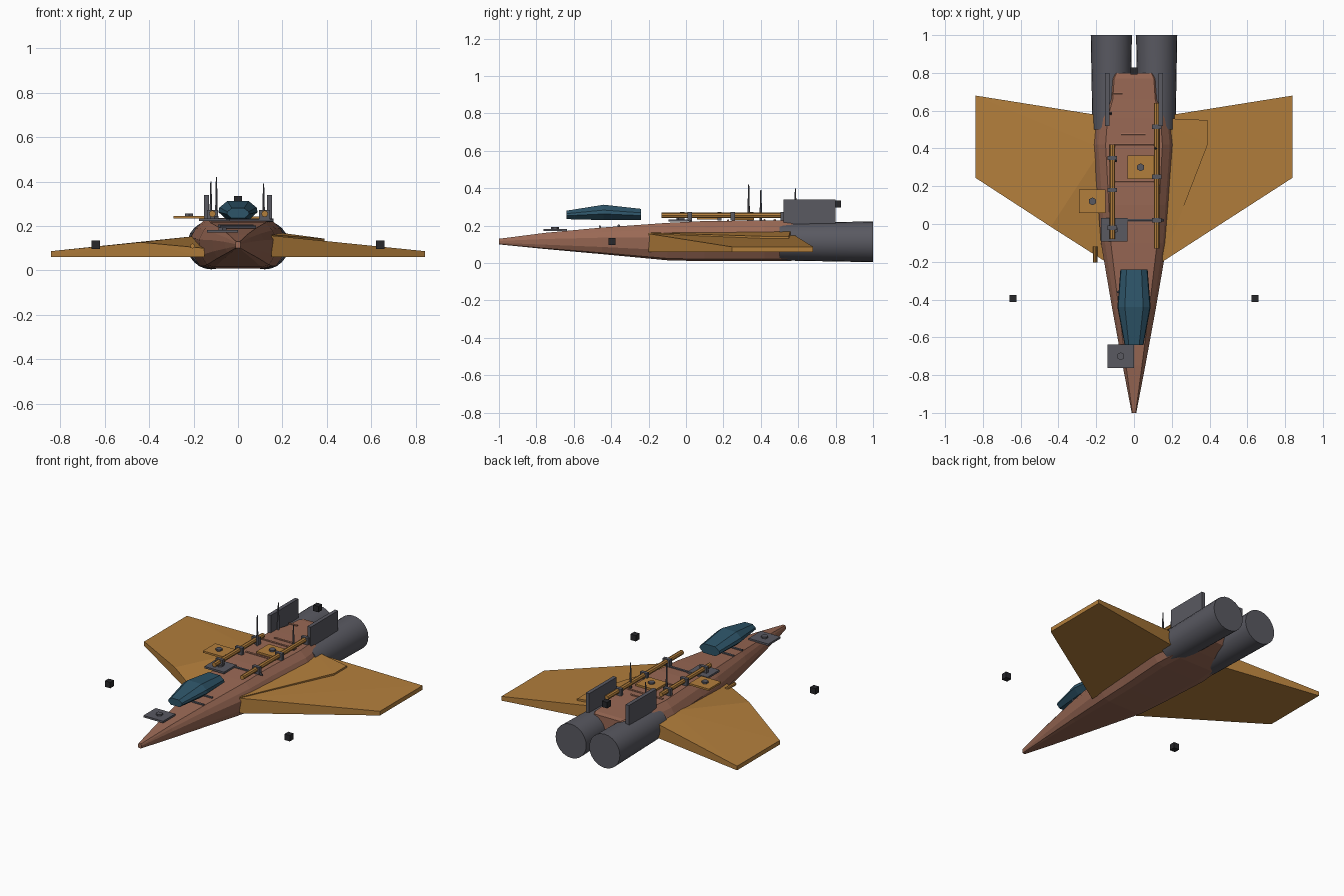
import bpy, bmesh
from mathutils import Vector

if "Cube" in bpy.data.objects:
    bpy.data.objects.remove(bpy.data.objects["Cube"])


def material(name, rgb):
    m = bpy.data.materials.new(name)
    m.use_nodes = True
    m.diffuse_color = (*rgb, 1)
    m.node_tree.nodes["Principled BSDF"].inputs["Base Color"].default_value = (*rgb, 1)
    return m


BROWN = material("hull brown", (0.32, 0.14, 0.09))
GOLD = material("wing gold", (0.45, 0.21, 0.045))
GREY = material("engine grey", (0.10, 0.10, 0.12))
BLUE = material("canopy blue", (0.027, 0.09, 0.14))
BLACK = material("marker black", (0.02, 0.02, 0.023))


def finish(name, bm, *mats):
    bmesh.ops.recalc_face_normals(bm, faces=bm.faces)
    mesh = bpy.data.meshes.new(name)
    bm.to_mesh(mesh)
    bm.free()
    for m in mats:
        mesh.materials.append(m)
    ob = bpy.data.objects.new(name, mesh)
    bpy.context.collection.objects.link(ob)
    return ob


def box(name, centre, size, mat):
    bm = bmesh.new()
    bmesh.ops.create_cube(bm, size=1)
    for v in bm.verts:
        v.co = Vector(c + s * p for c, s, p in zip(centre, size, v.co))
    return finish(name, bm, mat)


def rod(name, a, b, r1, mat, r2=None, sides=8):
    a, b = Vector(a), Vector(b)
    bm = bmesh.new()
    bmesh.ops.create_cone(bm, cap_ends=True, segments=sides, radius1=r1,
                          radius2=r1 if r2 is None else r2, depth=(b - a).length)
    turn = (b - a).to_track_quat('Z', 'Y')
    for v in bm.verts:
        v.co = turn @ v.co + (a + b) / 2
    return finish(name, bm, mat)


def hull(name, points, mat):
    bm = bmesh.new()
    verts = [bm.verts.new(p) for p in points]
    bmesh.ops.convex_hull(bm, input=verts)
    return finish(name, bm, mat)


def loft(name, stations, section, mat):
    """Stations are (y, half width, bottom, top); the section is in unit x and height."""
    bm = bmesh.new()
    rings = [[bm.verts.new((x * w, y, lo + t * (hi - lo))) for x, t in section]
             for y, w, lo, hi in stations]
    n = len(section)
    for p, q in zip(rings, rings[1:]):
        for i in range(n):
            j = (i + 1) % n
            bm.faces.new((p[i], p[j], q[j], q[i]))
    bm.faces.new(rings[0])
    bm.faces.new(rings[-1])
    return finish(name, bm, mat)


def mirrored(half):
    return half + [(-x, t) for x, t in reversed(half)]


# Faceted fuselage
loft("fuselage",
     [(-1, 0.012, 0.1, 0.13), (-0.75, 0.06, 0.075, 0.162), (-0.45, 0.115, 0.048, 0.19),
      (-0.1, 0.175, 0.015, 0.215), (0.1, 0.19, 0.01, 0.225), (0.42, 0.215, 0.01, 0.228),
      (0.56, 0.2, 0.012, 0.228), (0.66, 0.16, 0.03, 0.226), (0.77, 0.15, 0.06, 0.225),
      (0.8, 0.13, 0.09, 0.22)],
     mirrored([(0.6, 0), (0.8, 0.05), (0.95, 0.27), (1, 0.62), (0.88, 0.83), (0.7, 1)]), BROWN)

# Floating canopy
loft("canopy",
     [(-0.64, 0.05, 0.235, 0.28), (-0.44, 0.088, 0.23, 0.312), (-0.24, 0.072, 0.23, 0.29)],
     mirrored([(0.6, 0), (1, 0.4), (0.95, 0.65), (0.55, 1)]), BLUE)

# Swept wings
for side, label in ((1, "left"), (-1, "right")):
    outline = [(0.15, -0.2, 0.157), (0.84, 0.245, 0.087), (0.84, 0.68, 0.087), (0.15, 0.57, 0.155)]
    top = list(outline)
    if side < 0:
        # Folded leading corner
        top = [(0.15, -0.2, 0.1), (0.44, -0.015, 0.127), (0.17, 0.4, 0.157)] + outline[1:]
    base = [(x, y, 0.06) for x, y, z in outline]
    hull(label + "_wing", [(side * x, y, z) for x, y, z in top + base], GOLD)

# Raised root panel on the left wing
strake = [(0.15, -0.2, 0.162), (0.39, 0.42, 0.143), (0.39, 0.55, 0.143), (0.15, 0.56, 0.175)]
hull("left_wing_root_panel", strake + [(x, y, 0.11) for x, y, z in strake], GOLD)
rod("right_wing_nozzle", (-0.205, -0.205, 0.11), (-0.205, -0.12, 0.11), 0.011, GOLD)

for side, label in ((1, "left"), (-1, "right")):
    # Engine tube with a recessed dark exhaust
    bm = bmesh.new()
    loops = []
    for y, r in ((0.5, 0.1), (1, 0.109), (1, 0.066), (0.86, 0.06)):
        ring = bmesh.ops.create_circle(bm, segments=24 if r > 0.08 else 8, radius=r)["verts"]
        for v in ring:
            v.co = Vector((side * 0.12 + v.co.x, y, 0.114 + v.co.y))
        loops.append(ring)

    def rim(ring):
        return list({e for v in ring for e in v.link_edges if e.other_vert(v) in ring})
    rims = [rim(r) for r in loops]
    for a, b in zip(rims, rims[1:]):
        bmesh.ops.bridge_loops(bm, edges=a + b)
    bm.faces.new(loops[0])
    bm.faces.new(loops[3]).material_index = 1
    engine = finish(label + "_engine", bm, GREY, BLACK)
    bpy.ops.object.select_all(action='DESELECT')
    bpy.context.view_layer.objects.active = engine
    engine.select_set(True)
    bpy.ops.object.shade_smooth_by_angle(angle=0.5)

    # Tail fin and floating marker
    box(label + "_fin", (side * 0.142, 0.66, 0.275), (0.024, 0.28, 0.13), GREY)
    box(label + "_marker", (side * 0.64, -0.395, 0.115), (0.038, 0.038, 0.038), BLACK)
box("tail_marker", (0, 0.81, 0.315), (0.038, 0.038, 0.038), BLACK)

# Dorsal pipes held by clamps
for label, x, start, end, clamps in (("left", 0.12, -0.13, 0.64, (0.02, 0.25, 0.515)),
                                     ("right", -0.115, -0.08, 0.42, (-0.02, 0.18, 0.35))):
    rod(label + "_pipe", (x, start, 0.255), (x, end, 0.255), 0.015, GOLD)
    for i, y in enumerate(clamps):
        box(f"{label}_clamp_{i}", (x, y, 0.25), (0.05, 0.022, 0.045), GREY)

# Equipment plates, each with a hexagonal knob
for label, x, y, z, mat in (("centre", 0.035, 0.3, 0.236, GOLD), ("right", -0.22, 0.12, 0.24, GOLD),
                            ("front", -0.07, -0.7, 0.177, GREY), ("middle", -0.105, -0.03, 0.228, GREY)):
    box(label + "_plate", (x, y, z), (0.14, 0.125, 0.012), mat)
    rod(label + "_knob", (x, y, z), (x, y, z + 0.016), 0.021, GREY, sides=6)

# Antennas
for i, (x, y, tip) in enumerate(((-0.097, 0.335, 0.42), (0.115, 0.4, 0.39), (-0.122, 0.585, 0.4))):
    rod(f"antenna_{i}", (x, y, 0.22), (x, y, tip), 0.008, GREY, 0.003, 6)

# Cross ribs on the spine
for i, (x1, x2, y, z, mat) in enumerate((
        (-0.12, 0.16, 0.02, 0.226, GREY), (-0.12, -0.06, 0.69, 0.227, BROWN),
        (-0.07, 0.06, 0.475, 0.229, BROWN), (-0.13, 0.12, 0.42, 0.229, BROWN),
        (-0.1, 0.11, 0.225, 0.227, BROWN), (-0.08, 0.08, -0.46, 0.195, GREY),
        (-0.09, 0.07, -0.36, 0.2, GREY))):
    rod(f"spine_rib_{i}", (x1, y, z), (x2, y, z), 0.007, mat, sides=6)
